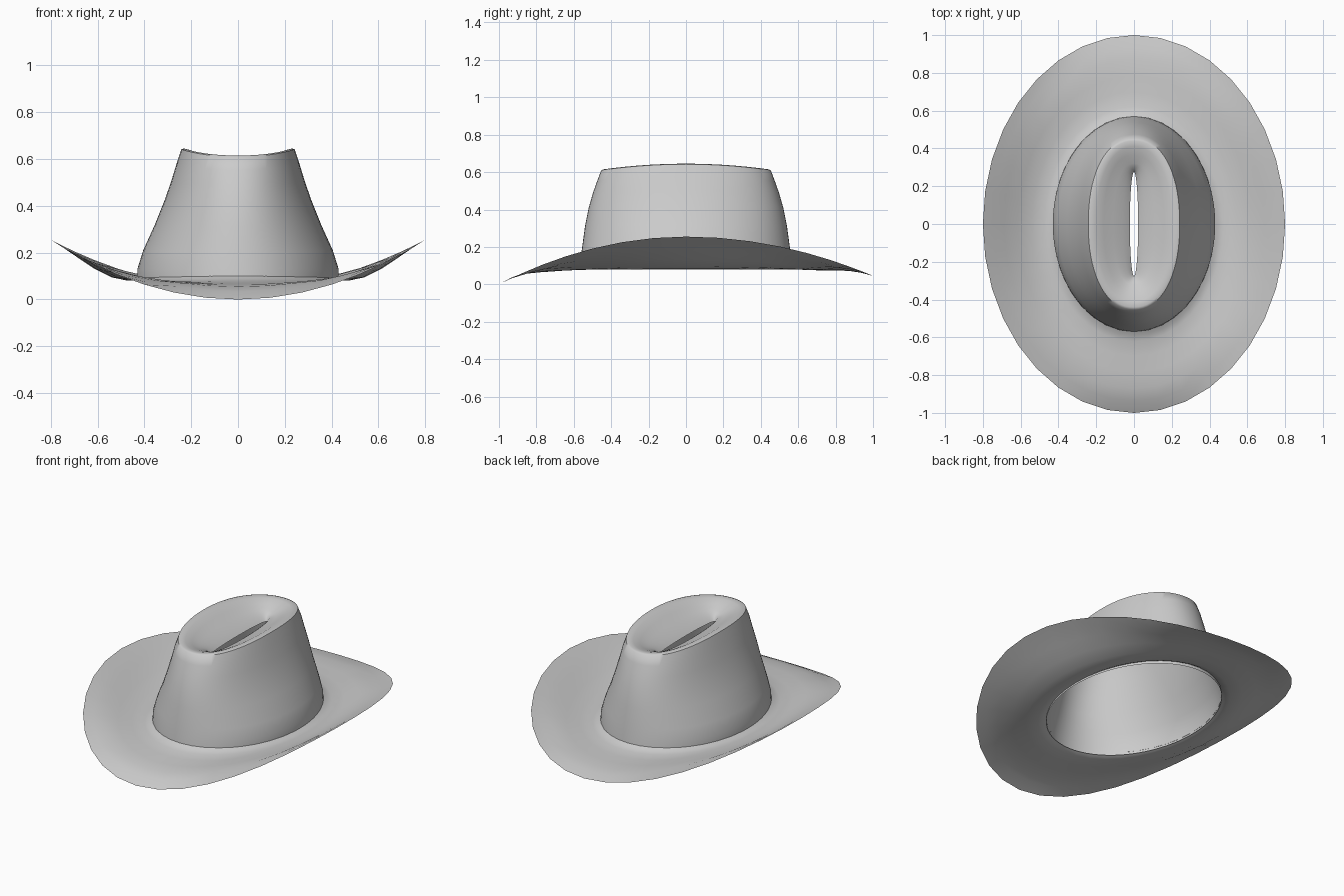
import bpy, bmesh, math

cube = bpy.data.objects.get("Cube")
if cube:
    bpy.data.objects.remove(cube, do_unlink=True)

felt = bpy.data.materials.new("grey felt")
felt.use_nodes = True
GREY = (0.6, 0.6, 0.6, 1)
felt.diffuse_color = GREY
felt.node_tree.nodes["Principled BSDF"].inputs["Base Color"].default_value = GREY


def loft(name, rings, segments, point, sharp_angle):
    """Join concentric rings into an open sheet; point(ring, angle) places each vertex."""
    bm = bmesh.new()
    loops = [[bm.verts.new(point(r, math.tau * i / segments)) for i in range(segments)]
             for r in rings]
    for a, b in zip(loops, loops[1:]):
        for i in range(segments):
            j = (i + 1) % segments
            bm.faces.new((a[i], a[j], b[j], b[i]))
    mesh = bpy.data.meshes.new(name)
    bm.to_mesh(mesh)
    bm.free()
    obj = bpy.data.objects.new(name, mesh)
    bpy.context.collection.objects.link(obj)
    mesh.materials.append(felt)
    bpy.ops.object.select_all(action='DESELECT')
    obj.select_set(True)
    bpy.context.view_layer.objects.active = obj
    bpy.ops.object.shade_smooth_by_angle(angle=math.radians(sharp_angle))
    return obj


def crown_point(ring, angle):
    rx, ry, z_side, z_end, power = ring
    c, s = math.cos(angle), math.sin(angle)
    e = 2 / power
    x = math.copysign(abs(c) ** e, c)
    y = math.copysign(abs(s) ** e, s)
    return rx * x, ry * y, z_side + (z_end - z_side) * y * y


def brim_point(ring, angle):
    t, z_side, z_front, z_back, crease = ring
    c, s = math.cos(angle), math.sin(angle)
    z_end = z_front if s < 0 else z_back
    # the front and back tips bulge between two radial creases
    if abs(c) > math.sin(math.radians(23)):
        z_end -= crease
    return ((0.43 + 0.37 * t) * c, (0.57 + 0.43 * t) * s,
            z_end + (z_side - z_end) * c * c)


# crown wall: half width, half length, side height, end height, roundness
wall = [
    (0.43, 0.57, 0.08, 0.08, 2),
    (0.43, 0.565, 0.13, 0.13, 2),
    (0.405, 0.555, 0.21, 0.20, 2),
    (0.355, 0.54, 0.32, 0.31, 2),
    (0.315, 0.52, 0.42, 0.41, 2.05),
    (0.287, 0.497, 0.50, 0.49, 2.1),
    (0.264, 0.474, 0.575, 0.555, 2.2),
    (0.242, 0.453, 0.642, 0.61, 2.2),
]
# pinched top, falling from the rim to a narrow open slit
dent = [
    (0.23, 0.44, 0.645, 0.615, 2.2),
    (0.20, 0.41, 0.637, 0.61, 2.2),
    (0.16, 0.365, 0.615, 0.595, 2.3),
    (0.11, 0.32, 0.585, 0.575, 2.4),
    (0.06, 0.29, 0.56, 0.56, 2.3),
    (0.022, 0.275, 0.53, 0.53, 2),
]
loft("crown", wall + dent, 72, crown_point, 50)

# brim: outward fraction, side height, front height, back height, crease depth
brim_rings = [
    (0.0, 0.092, 0.10, 0.10, 0),
    (0.05, 0.084, 0.088, 0.088, 0),
    (0.12, 0.081, 0.078, 0.079, 0),
    (0.3, 0.095, 0.07, 0.075, 0),
    (0.5, 0.132, 0.064, 0.074, 0),
    (0.7, 0.182, 0.055, 0.072, 0.008),
    (0.85, 0.22, 0.035, 0.062, 0.016),
    (1.0, 0.255, 0.0, 0.045, 0),
]
brim = loft("brim", brim_rings[::-1], 36, brim_point, 40)
brim.data.flip_normals() if brim.data.polygons[0].normal.z < 0 else None
